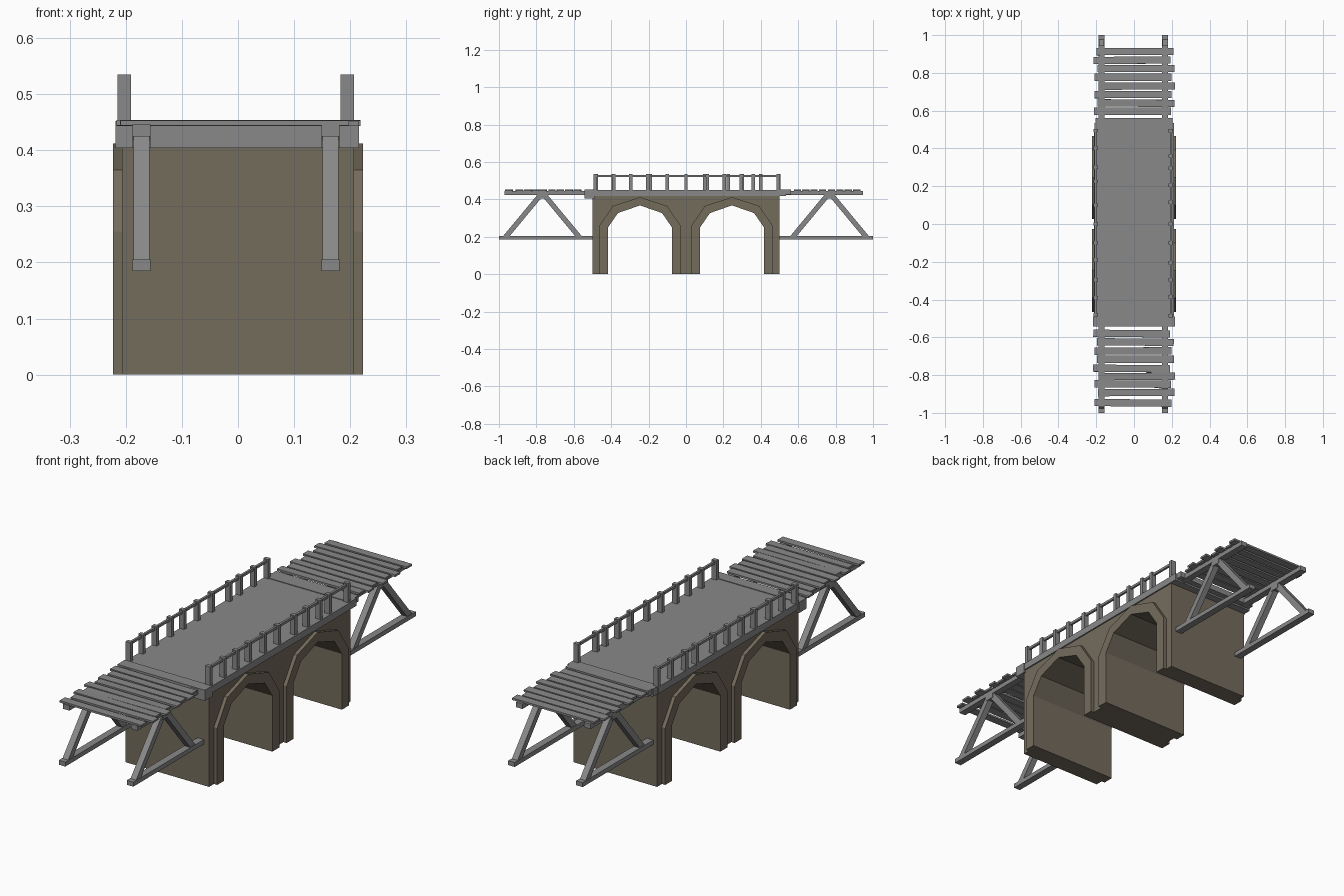
import bpy, bmesh, random
from mathutils import Vector, Matrix

if "Cube" in bpy.data.objects:
    bpy.data.objects.remove(bpy.data.objects["Cube"])

random.seed(4)

def material(name, rgb):
    m = bpy.data.materials.new(name)
    m.diffuse_color = (*rgb, 1)
    m.use_nodes = True
    m.node_tree.nodes["Principled BSDF"].inputs["Base Color"].default_value = m.diffuse_color
    return m

WOOD = material("grey_wood", (0.25, 0.25, 0.25))
STONE = material("brown_stone", (0.175, 0.15, 0.108))

def finish(bm, name, mat):
    bmesh.ops.recalc_face_normals(bm, faces=bm.faces)
    me = bpy.data.meshes.new(name)
    bm.to_mesh(me)
    bm.free()
    me.materials.append(mat)
    ob = bpy.data.objects.new(name, me)
    bpy.context.collection.objects.link(ob)
    return ob

def box(bm, x0, x1, y0, y1, z0, z1, turn=0.0, tilt=0.0):
    c = Vector(((x0 + x1) / 2, (y0 + y1) / 2, (z0 + z1) / 2))
    m = (Matrix.Translation(c) @ Matrix.Rotation(turn, 4, 'Z') @ Matrix.Rotation(tilt, 4, 'X')
         @ Matrix.Diagonal((x1 - x0, y1 - y0, z1 - z0, 1)))
    bmesh.ops.create_cube(bm, size=1, matrix=m)

def prism(bm, pts, x0, x1):
    # extrude a (y, z) outline along x
    f = bm.faces.new([bm.verts.new((x0, y, z)) for y, z in pts])
    r = bmesh.ops.extrude_face_region(bm, geom=[f])
    vs = [v for v in r["geom"] if isinstance(v, bmesh.types.BMVert)]
    bmesh.ops.translate(bm, verts=vs, vec=(x1 - x0, 0, 0))

def strut(bm, a, b, x, wx, w):
    # square beam between two (y, z) points
    a, b = Vector(a), Vector(b)
    d = (b - a).normalized()
    n = Vector((-d.y, d.x)) * w / 2
    prism(bm, [a + n, b + n, b - n, a - n], x - wx / 2, x + wx / 2)

# arch outlines around each arch centre
INNER = [(-.171, 0), (-.171, .25), (-.118, .327), (0, .368), (.118, .327), (.171, .25), (.171, 0)]
OUTER = [(-.220, 0), (-.220, .255), (-.146, .365), (0, .412), (.146, .365), (.220, .255), (.220, 0)]
CENTRES = (-.246, .246)

# stone body with two arched openings
bm = bmesh.new()
outline = [(.5, 0), (.5, .42), (-.5, .42), (-.5, 0)]
for c in CENTRES:
    outline += [(y + c, z) for y, z in INNER]
prism(bm, outline, -.207, .207)
finish(bm, "stone_body", STONE)

# raised arch surrounds on both sides
bm = bmesh.new()
for c in CENTRES:
    ring = [(y + c, z) for y, z in OUTER] + [(y + c, z) for y, z in reversed(INNER)]
    prism(bm, ring, .2065, .223)
    prism(bm, ring, -.223, -.2065)
finish(bm, "arch_surrounds", STONE)

# deck slab and end beams
bm = bmesh.new()
box(bm, -.213, .213, -.5, .5, .418, .449)
box(bm, -.218, .216, -.543, -.49, .404, .452)
box(bm, -.205, .205, .49, .562, .426, .452)
box(bm, -.21, .213, .49, .535, .418, .452)
finish(bm, "deck", WOOD)

# railings
LEFT = (-.48, -.39, -.295, -.19, -.1, 0, .1, .225, .3, .4, .495)
RIGHT = (-.485, -.385, -.295, -.205, -.1, 0, .115, .205, .295, .36, .493)
for side, x, ys in (("left", -.203, LEFT), ("right", .195, RIGHT)):
    bm = bmesh.new()
    for y in ys:
        box(bm, x - .012, x + .012, y - .009, y + .009, .445, .535)
    finish(bm, side + "_rail_posts", WOOD)
    bm = bmesh.new()
    box(bm, x - .005, x + .005, ys[0], ys[-1], .519, .530)
    finish(bm, side + "_handrail", WOOD)

# triangular timber supports at each end
for end, s, tip in (("front", -1, .97), ("back", 1, .945)):
    bm = bmesh.new()
    for x in (-.172, .165):
        for a, b, z0, z1 in ((.5, 1, .185, .205), (.535, tip, .424, .446)):
            y0, y1 = sorted((s * a, s * b))
            box(bm, x - .016, x + .016, y0, y1, z0, z1)
        y0, y1 = sorted((s * .745, s * .79))
        box(bm, x - .016, x + .016, y0, y1, .404, .435)
        m = s * .7675
        strut(bm, (m + s * .2, .195), (m + s * .01, .424), x, .028, .027)
        strut(bm, (m - s * .2, .195), (m - s * .01, .424), x, .028, .027)
    finish(bm, end + "_truss", WOOD)

# uneven loose planks
FRONT = (-.58, -.625, -.672, -.716, -.765, -.807, -.847, -.892, -.947)
BACK = (.597, .64, .685, .73, .777, .823, .867, .913)
for end, ys in (("front", FRONT), ("back", BACK)):
    bm = bmesh.new()
    for i, y in enumerate(ys):
        k = .012 if i % 2 else -.008
        k += random.uniform(-.005, .005)
        box(bm, -.205 + k, .202 + k, y - .019, y + .019, .444, .453,
            random.uniform(-.012, .012), random.uniform(-.04, .04))
    finish(bm, end + "_planks", WOOD)
